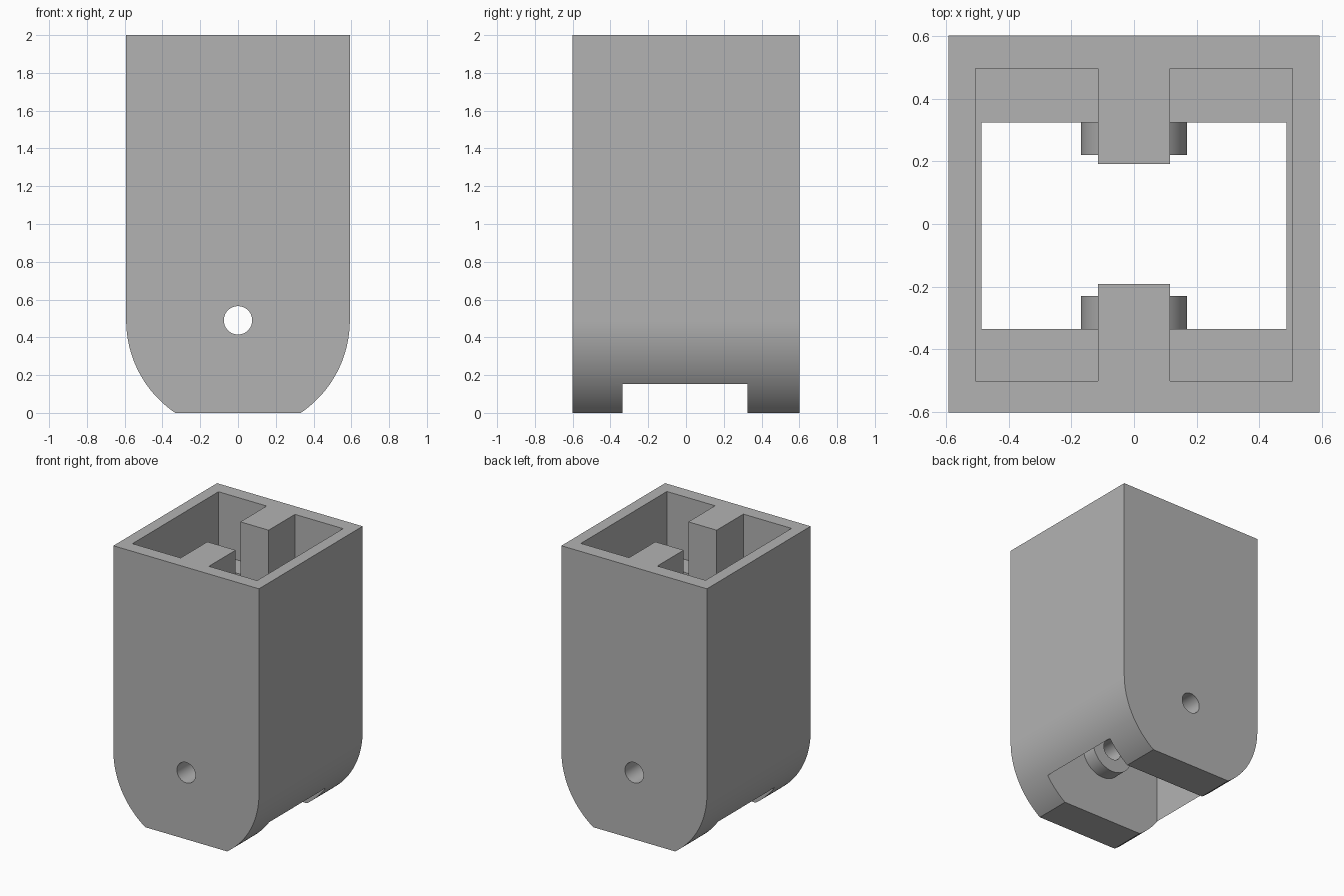
import bpy, bmesh, math

old = bpy.data.objects.get("Cube")
if old:
    bpy.data.objects.remove(old, do_unlink=True)

W, D, H = 0.592, 0.602, 2.0      # half width, half depth, height
PIVOT_Z = 0.49                   # centre of the rounded end and pin hole
FLOOR_Z = 1.54                   # floor of the top pocket

grey = bpy.data.materials.new("plain grey")
grey.use_nodes = True
colour = (0.45, 0.45, 0.45, 1)
grey.diffuse_color = colour
grey.node_tree.nodes["Principled BSDF"].inputs["Base Color"].default_value = colour


def prism(name, points, direction):
    """Extrude a closed 3D outline along a direction."""
    bm = bmesh.new()
    face = bm.faces.new([bm.verts.new(p) for p in points])
    ext = bmesh.ops.extrude_face_region(bm, geom=[face])
    verts = [g for g in ext["geom"] if isinstance(g, bmesh.types.BMVert)]
    bmesh.ops.translate(bm, verts=verts, vec=direction)
    bmesh.ops.recalc_face_normals(bm, faces=bm.faces)
    mesh = bpy.data.meshes.new(name)
    bm.to_mesh(mesh)
    bm.free()
    mesh.materials.append(grey)
    obj = bpy.data.objects.new(name, mesh)
    bpy.context.collection.objects.link(obj)
    return obj


def rod(name, radius, y0, y1, sides=64):
    """Cylinder along y, centred on the pivot."""
    turn = [2 * math.pi * i / sides for i in range(sides)]
    ring = [(radius * math.cos(a), y0, PIVOT_Z + radius * math.sin(a)) for a in turn]
    return prism(name, ring, (0, y1 - y0, 0))


def combine(target, tool, operation):
    """Apply a boolean and discard the tool."""
    mod = target.modifiers.new(operation, 'BOOLEAN')
    mod.operation, mod.object, mod.solver = operation, tool, 'EXACT'
    bpy.context.view_layer.objects.active = target
    bpy.ops.object.modifier_apply(modifier=mod.name)
    bpy.data.objects.remove(tool, do_unlink=True)


# Outer block with a rounded lower end, cut flat at the bottom
end = -math.acos(PIVOT_Z / W) + math.pi / 2
arc = [(W * math.cos(end * i / 32), PIVOT_Z - W * math.sin(end * i / 32)) for i in range(33)]
half = [(W, H)] + arc
outline = half + [(-x, z) for x, z in reversed(half)]
housing = prism("housing", [(x, -D, z) for x, z in outline], (0, 2 * D, 0))

# Slot running up from the bottom
sx, sy0, sy1 = 0.487, -0.335, 0.325
slot = [(-sx, sy0, -0.1), (sx, sy0, -0.1), (sx, sy1, -0.1), (-sx, sy1, -0.1)]
combine(housing, prism("slot_cutter", slot, (0, 0, FLOOR_Z + 0.1)), 'DIFFERENCE')

# H-shaped top pocket, which leaves a guide post on the front and back walls
px, py0, py1, post, tip = 0.507, -0.502, 0.497, 0.115, 0.192
right = [(post, -tip), (post, py0), (px, py0), (px, py1), (post, py1), (post, tip)]
left = [(-x, y) for x, y in reversed(right)]
z = FLOOR_Z - 0.001
pocket = prism("pocket_cutter", [(x, y, z) for x, y in right + left], (0, 0, 0.6))
combine(housing, pocket, 'DIFFERENCE')

# Round bosses inside the slot walls, then the pin hole through everything
for y0, y1 in ((-0.45, -0.23), (0.22, 0.45)):
    combine(housing, rod("boss", 0.17, y0, y1), 'UNION')
combine(housing, rod("pin_hole_cutter", 0.075, -1, 1), 'DIFFERENCE')

bpy.ops.object.select_all(action='DESELECT')
housing.select_set(True)
bpy.context.view_layer.objects.active = housing
bpy.ops.object.shade_smooth_by_angle(angle=math.radians(30))
